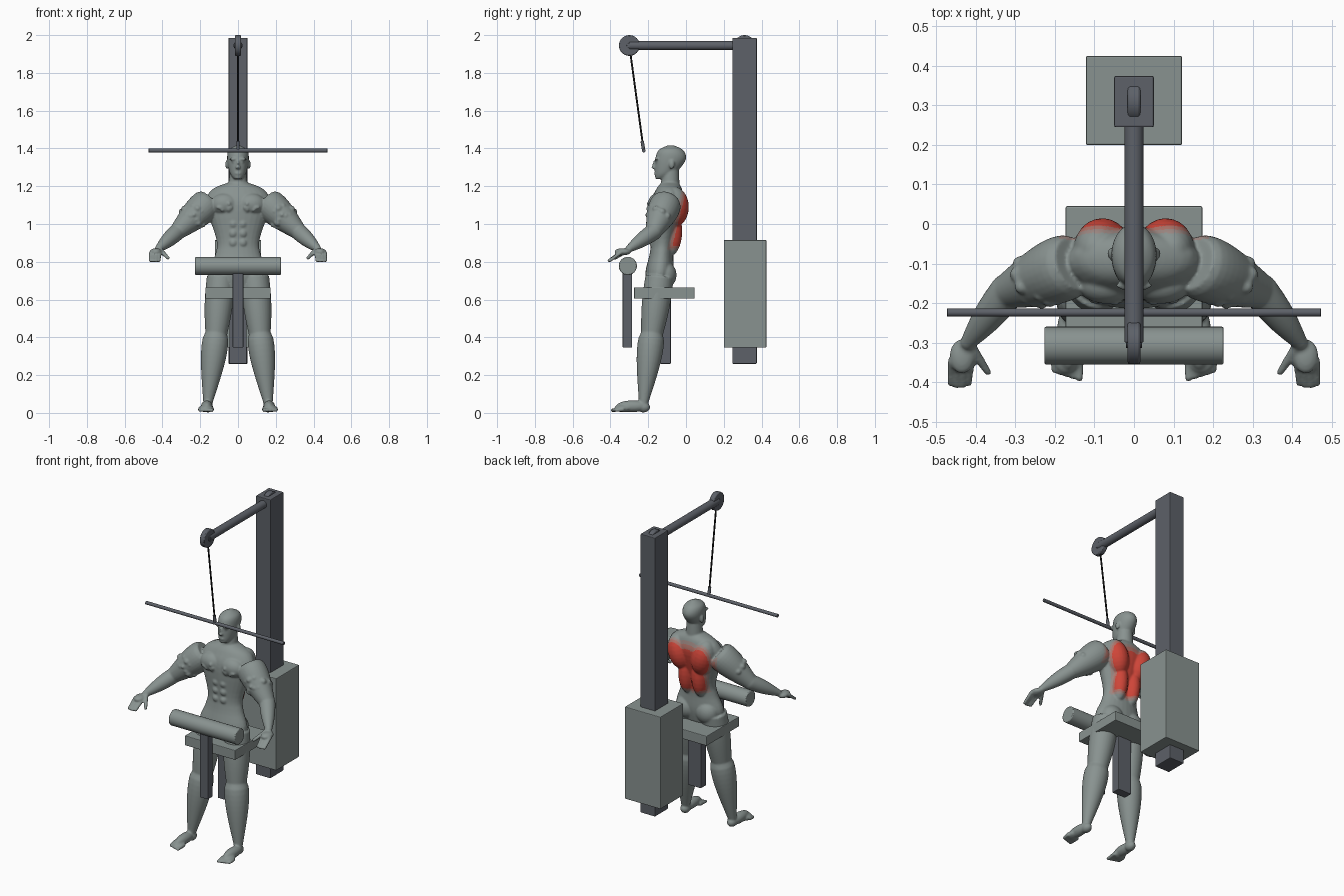
import bpy, bmesh, math, random
from mathutils import Vector, Matrix

random.seed(4)
if "Cube" in bpy.data.objects:
    bpy.data.objects.remove(bpy.data.objects["Cube"])


def material(name, red, green, blue):
    mat = bpy.data.materials.new(name)
    mat.use_nodes = True
    mat.diffuse_color = (red, green, blue, 1)
    mat.node_tree.nodes["Principled BSDF"].inputs["Base Color"].default_value = mat.diffuse_color
    return mat


GREY = material("grey_green", .25, .29, .28)
METAL = material("dark_metal", .11, .12, .14)
BLACK = material("cable_black", .01, .01, .01)
RED = material("muscle_red", .62, .06, .04)
PINK = material("muscle_edge", .43, .17, .14)
PALE = material("muscle_fade", .33, .24, .22)


def add_object(name, bm, mat):
    bmesh.ops.recalc_face_normals(bm, faces=bm.faces)
    mesh = bpy.data.meshes.new(name)
    bm.to_mesh(mesh)
    bm.free()
    obj = bpy.data.objects.new(name, mesh)
    bpy.context.collection.objects.link(obj)
    mesh.materials.append(mat)
    return obj


def add_bevel(obj, width):
    bevel = obj.modifiers.new("soft_edges", "BEVEL")
    bevel.width = width
    bevel.segments = 2
    bevel.limit_method = "ANGLE"
    bevel.angle_limit = math.radians(40)


def box(name, half_width, back_front, bottom_top, mat):
    low = Vector((-half_width, back_front[0], bottom_top[0]))
    high = Vector((half_width, back_front[1], bottom_top[1]))
    bm = bmesh.new()
    place = Matrix.Translation((low + high) / 2) @ Matrix.Diagonal((high - low).to_4d())
    bmesh.ops.create_cube(bm, size=1, matrix=place)
    add_bevel(add_object(name, bm, mat), .004)


def rod(name, start, end, radius, mat):
    start, end = Vector(start), Vector(end)
    axis = end - start
    bm = bmesh.new()
    place = Matrix.Translation((start + end) / 2) @ axis.to_track_quat("Z", "Y").to_matrix().to_4x4()
    bmesh.ops.create_cone(bm, cap_ends=True, segments=32, radius1=radius, radius2=radius,
                          depth=axis.length, matrix=place)
    obj = add_object(name, bm, mat)
    bpy.ops.object.select_all(action="DESELECT")
    obj.select_set(True)
    bpy.context.view_layer.objects.active = obj
    bpy.ops.object.shade_smooth_by_angle(angle=math.radians(40))
    add_bevel(obj, radius / 10)


def cross_rod(name, half_width, y, z, radius, mat):
    rod(name, (-half_width, y, z), (half_width, y, z), radius, mat)


# Machine frame
box("main_post", .05, (.245, .375), (.26, 1.985), METAL)
box("weight_stack", .122, (.2, .425), (.345, .915), GREY)
box("seat", .173, (-.275, .045), (.605, .665), GREY)
box("seat_post", .046, (-.135, -.08), (.26, .61), METAL)
box("pad_post", .028, (-.335, -.285), (.345, .75), METAL)
cross_rod("thigh_pad", .227, -.308, .778, .048, GREY)

# Boom, pulleys, cable and bar
BOOM_Z, FRONT_Y, REAR_Y, BAR_Y, BAR_Z = 1.945, -.3, .31, -.224, 1.389
rod("top_boom", (0, FRONT_Y, BOOM_Z), (0, REAR_Y, BOOM_Z), .024, METAL)
for label, y in (("front", FRONT_Y), ("rear", REAR_Y)):
    cross_rod(label + "_pulley", .016, y, BOOM_Z, .055, METAL)
    cross_rod(label + "_axle", .02, y, BOOM_Z, .014, METAL)
rod("cable", (0, FRONT_Y, BOOM_Z), (0, BAR_Y, BAR_Z), .005, BLACK)
rod("cable_hook", (0, BAR_Y - .008, BAR_Z + .05), (0, BAR_Y, BAR_Z), .009, METAL)
cross_rod("pull_bar", .473, BAR_Y, BAR_Z, .01, METAL)


# Body helpers
def skin(bm, rings, sides=28):
    loops = []
    for centre, across, along in rings:
        angles = [math.tau * i / sides for i in range(sides)]
        loops.append([bm.verts.new(centre + across * math.cos(a) + along * math.sin(a)) for a in angles])
    for lower, upper in zip(loops, loops[1:]):
        for i in range(sides):
            bm.faces.new((lower[i - 1], lower[i], upper[i], upper[i - 1]))
    bm.faces.new(loops[0])
    bm.faces.new(loops[-1])


def stack(bm, rows, steps=5):
    """Upright loft through rows of height, depth position, half width and half depth."""
    rows = [Vector(row) for row in rows]
    rows = [rows[0], *rows, rows[-1]]
    rings = []
    for before, low, high, after in zip(rows, rows[1:], rows[2:], rows[3:]):
        for k in range(steps + 1):
            t = k / steps
            ease = t * t * (3 - 2 * t)
            rise, fall = (high - before) / 2, (after - low) / 2
            row = low.lerp(high, ease) + rise * t * (1 - t) ** 2 - fall * t * t * (1 - t)
            z, y, width, depth = row
            if k or not rings:
                rings.append((Vector((0, y, z)), Vector((width, 0, 0)), Vector((0, depth, 0))))
    skin(bm, rings)


def blob(bm, loc, radii, tilt=0):
    place = Matrix.Translation(loc) @ Matrix.Rotation(tilt, 4, "Y") @ Matrix.Diagonal((*radii, 1))
    bmesh.ops.create_uvsphere(bm, u_segments=24, v_segments=14, radius=1, matrix=place)


def limb(bm, start, end, start_radius, end_radius, swell=0, peak=1, steps=12):
    """Round limb with a muscle swelling; a lower peak moves it to the start."""
    start, end = Vector(start), Vector(end)
    across = (end - start).orthogonal().normalized()
    along = (end - start).normalized().cross(across)
    rings = []
    for k in range(steps + 1):
        t = k / steps
        radius = start_radius + (end_radius - start_radius) * t + swell * math.sin(math.pi * t ** peak)
        rings.append((start.lerp(end, t), across * radius, along * radius))
    skin(bm, rings)
    blob(bm, end, [end_radius] * 3)


HIP, KNEE, ANKLE = (.09, -.14, .72), (.115, -.18, .42), (.16, -.225, .05)
SHOULDER, ELBOW, WRIST = (.15, -.1, 1.12), (.32, -.17, .96), (.42, -.3, .87)

bm = bmesh.new()
# Leg and foot
limb(bm, HIP, KNEE, .075, .058, swell=.008)
limb(bm, KNEE, ANKLE, .058, .024, swell=.02, peak=.6)
blob(bm, (.07, -.11, .73), (.07, .06, .07))
blob(bm, (.16, -.225, .03), (.028, .035, .028))
blob(bm, (.165, -.285, .035), (.031, .085, .031))
blob(bm, (.17, -.335, .024), (.037, .045, .02))
for i in range(5):
    x = .138 + i / 64
    limb(bm, (x, -.33, .02), (x, -.39 + i / 200, .014), .012, .009)

# Arm and hand
limb(bm, SHOULDER, ELBOW, .07, .045, swell=.02, peak=.6)
limb(bm, ELBOW, WRIST, .045, .02, swell=.006)
blob(bm, (.435, -.335, .853), (.032, .044, .019))
for i in range(4):
    x = .414 + i / 64
    reach = .01 * math.sin(math.pi * (i + .5) / 4)
    limb(bm, (x, -.345, .85), (x + .004, -.4 - reach, .805), .011, .008)
limb(bm, WRIST, (.37, -.375, .82), .015, .009)

# Chest, back and belly muscles
CHEST, CHEST_SIZE = Vector((.07, -.15, 1.105)), Vector((.075, .052, .058))
blob(bm, CHEST, CHEST_SIZE)
blob(bm, (.08, -.065, 1.09), (.07, .08, .11), tilt=.25)
blob(bm, (.045, -.085, .96), (.05, .065, .13))
blob(bm, (.075, -.085, 1.175), (.085, .045, .034), tilt=.3)
for i in range(3):
    blob(bm, (.025, -.176, .9 + i / 20), (.022, .018, .023))

# Ragged lumps on the upper arm and chest
for i in range(26):
    way = Vector((random.uniform(-.5, .9), random.uniform(-1, .1), random.uniform(-1, .6))).normalized()
    blob(bm, Vector(SHOULDER).lerp(Vector(ELBOW), .45) + way * .07, [random.uniform(.012, .02)] * 3)
for i in range(16):
    way = Vector((random.uniform(-.6, .6), -1, random.uniform(-.8, .1))).normalized()
    blob(bm, CHEST + way * CHEST_SIZE, [.008] * 3)

# Ear, brow and eye
blob(bm, (.058, -.075, 1.315), (.009, .015, .024))
blob(bm, (.024, -.155, 1.343), (.022, .012, .007))
blob(bm, (.022, -.152, 1.328), (.01, .009, .006))

# Mirror the paired parts to the other side
twin = bmesh.ops.duplicate(bm, geom=bm.verts[:] + bm.edges[:] + bm.faces[:])
for item in twin["geom"]:
    if isinstance(item, bmesh.types.BMVert):
        item.co.x *= -1

# Trunk, neck, head and face
stack(bm, [(.66, -.14, .12, .06), (.74, -.14, .155, .075), (.84, -.13, .12, .063), (.92, -.12, .115, .065),
           (1.1, -.1, .17, .09), (1.18, -.09, .14, .07), (1.22, -.085, .05, .045)])
limb(bm, (0, -.085, 1.18), (0, -.08, 1.3), .052, .042)
stack(bm, [(1.238, -.138, .02, .024), (1.27, -.11, .043, .055), (1.34, -.082, .057, .081),
           (1.39, -.08, .05, .066), (1.417, -.08, .01, .015)])
blob(bm, (0, -.165, 1.315), (.007, .012, .024))
blob(bm, (0, -.17, 1.3), (.013, .013, .009))
blob(bm, (0, -.16, 1.268), (.018, .009, .008))

# Fuse the parts into one skin
body = add_object("body", bm, GREY)
fuse = body.modifiers.new("fuse", "REMESH")
fuse.mode = "VOXEL"
fuse.voxel_size = .0055
relax = body.modifiers.new("relax", "SMOOTH")
relax.iterations = 3
bpy.context.view_layer.update()
mesh = bpy.data.meshes.new_from_object(body.evaluated_get(bpy.context.evaluated_depsgraph_get()))
body.modifiers.clear()
body.data = mesh
mesh.materials.clear()
for mat in (GREY, PALE, PINK, RED):
    mesh.materials.append(mat)

# Highlighted back muscle with a faded rim
for face in mesh.polygons:
    face.use_smooth = True
    x, y, z = face.center
    behind = y + .1 - (z - .87) / 4
    inside = min(behind, 1.19 - z, z - .845 - abs(x) / 5, .19 - abs(x))
    if face.normal.y > -.1 and inside > 0:
        face.material_index = min(3, 1 + int(inside / .012))
